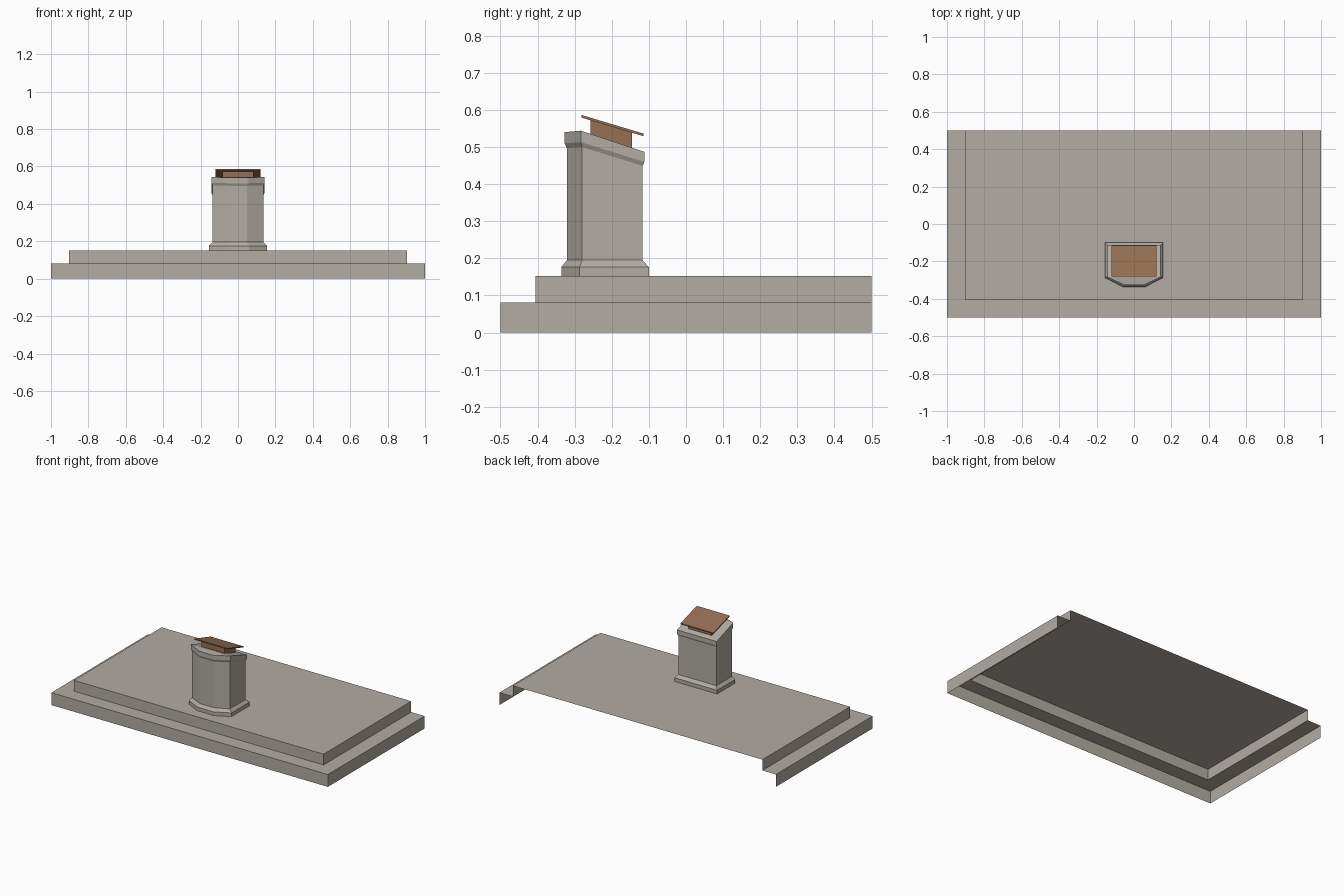
import bpy

if "Cube" in bpy.data.objects:
    bpy.data.objects.remove(bpy.data.objects["Cube"])


def material(name, rgb):
    m = bpy.data.materials.new(name)
    m.diffuse_color = (*rgb, 1)
    m.use_nodes = True
    m.node_tree.nodes["Principled BSDF"].inputs["Base Color"].default_value = m.diffuse_color
    return m


stone = material("warm grey stone", (0.445, 0.413, 0.371))
wood = material("brown wood", (0.300, 0.157, 0.088))


def make(name, verts, faces, mat):
    mesh = bpy.data.meshes.new(name)
    mesh.from_pydata(verts, [], faces)
    mesh.materials.append(mat)
    mesh.update()
    ob = bpy.data.objects.new(name, mesh)
    bpy.context.collection.objects.link(ob)
    return ob


def loft(rings, closed):
    """Join stacked rings (counter-clockwise from above) with quads."""
    n = len(rings[0])
    verts = [p for r in rings for p in r]
    faces = []
    for i in range(len(rings) - 1):
        for j in range(n if closed else n - 1):
            k = (j + 1) % n
            faces.append((i * n + j, i * n + k, (i + 1) * n + k, (i + 1) * n + j))
    return verts, faces, (len(rings) - 1) * n


# Stepped platform: a shell, open at the back and underneath
def step_ring(w, y, z):
    return [(-w, 0.5, z), (-w, y, z), (w, y, z), (w, 0.5, z)]


verts, faces, t = loft([step_ring(1, -0.5, 0), step_ring(1, -0.5, 0.081),
                        step_ring(0.903, -0.406, 0.081),
                        step_ring(0.903, -0.406, 0.152)], False)
faces.append((t, t + 1, t + 2, t + 3))
make("stepped_platform", verts, faces, stone)


# Pedestal: six-sided plan with a chamfered front; heights at back, side, front
def plan(w, f, yb, ys, yf, zb, zs, zf):
    return [(-w, yb, zb), (-w, ys, zs), (-f, yf, zf),
            (f, yf, zf), (w, ys, zs), (w, yb, zb)]


base = (0.155, 0.060, -0.100, -0.287, -0.336)
shaft = (0.137, 0.048, -0.117, -0.280, -0.321)
cap = (0.143, 0.052, -0.112, -0.283, -0.327)
verts, faces, t = loft([plan(*base, 0.152, 0.152, 0.152),
                        plan(*base, 0.176, 0.176, 0.176),
                        plan(*shaft, 0.195, 0.195, 0.195),
                        plan(*shaft, 0.449, 0.500, 0.497),
                        plan(*cap, 0.460, 0.513, 0.510),
                        plan(*cap, 0.487, 0.544, 0.540)], True)
faces += [(t, t + 1, t + 4, t + 5), (t + 1, t + 2, t + 3, t + 4),
          (5, 4, 3, 2, 1, 0)]
make("pedestal", verts, faces, stone)


# Sloped wooden pieces: box sheared so it falls towards the back
def sloped_box(name, w, y0, y1, low0, low1, high0, high1):
    rings = [[(-w, y1, b), (-w, y0, a), (w, y0, a), (w, y1, b)]
             for a, b in ((low0, low1), (high0, high1))]
    v, f, top = loft(rings, True)
    f += [(top, top + 1, top + 2, top + 3), (3, 2, 1, 0)]
    make(name, v, f, wood)


sloped_box("rest_block", 0.084, -0.258, -0.145, 0.534, 0.496, 0.573, 0.539)
sloped_box("reading_board", 0.119, -0.281, -0.114, 0.579, 0.529, 0.586, 0.536)
